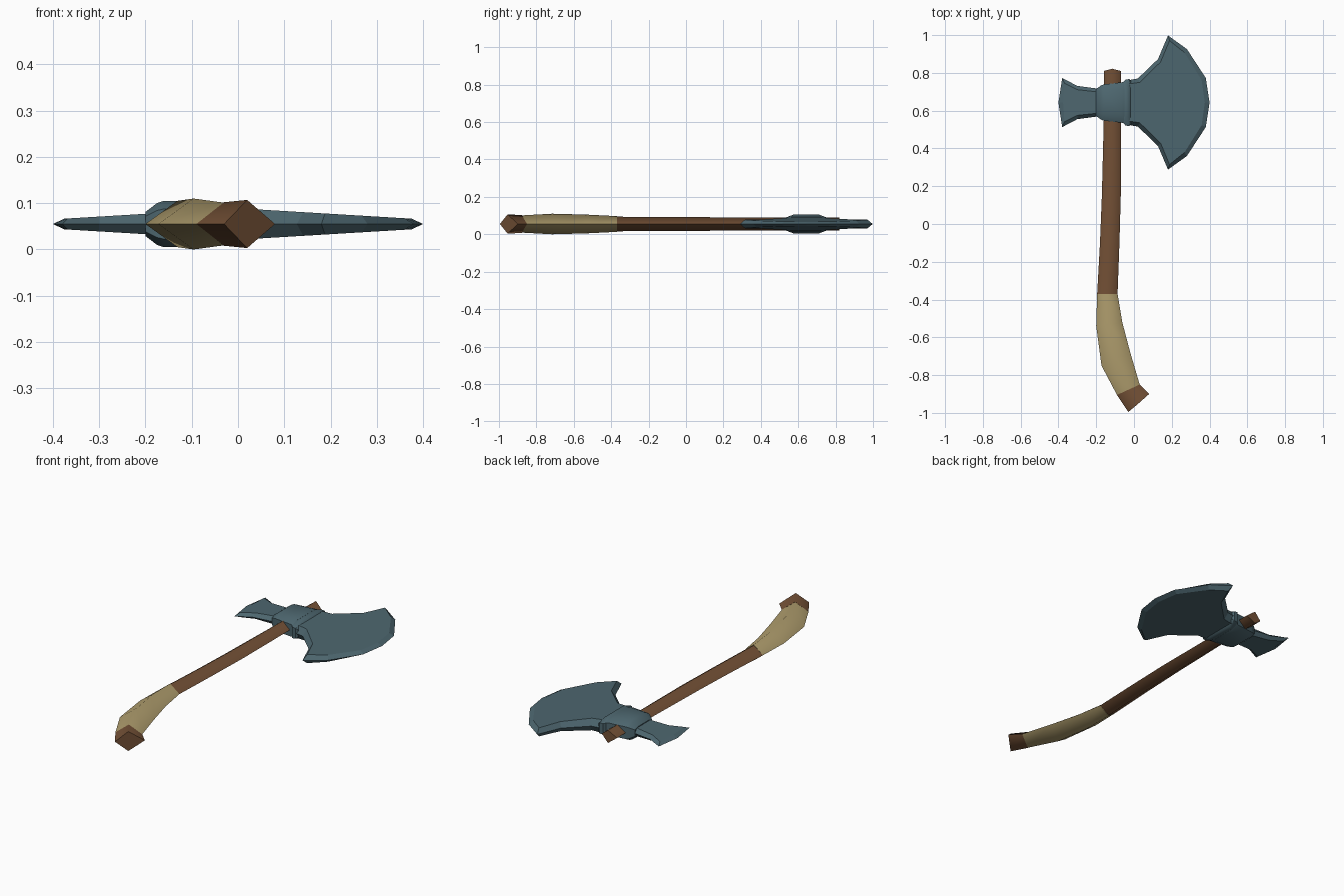
import bpy, bmesh, math

if "Cube" in bpy.data.objects:
    bpy.data.objects.remove(bpy.data.objects["Cube"], do_unlink=True)

MID_Z = 0.055    # height of the flat symmetry plane
HEAD_Y = 0.643   # centre line of the axe head


def material(name, rgb):
    mat = bpy.data.materials.new(name)
    mat.use_nodes = True
    mat.diffuse_color = (*rgb, 1)
    mat.node_tree.nodes["Principled BSDF"].inputs["Base Color"].default_value = (*rgb, 1)
    return mat


steel = material("blue grey steel", (0.075, 0.135, 0.16))
wood = material("brown wood", (0.17, 0.08, 0.036))
leather = material("tan wrap", (0.42, 0.33, 0.15))


def finish(bm, name, mat, angle):
    """Turn a bmesh into a shaded object."""
    bmesh.ops.recalc_face_normals(bm, faces=bm.faces)
    mesh = bpy.data.meshes.new(name)
    bm.to_mesh(mesh)
    bm.free()
    mesh.materials.append(mat)
    obj = bpy.data.objects.new(name, mesh)
    bpy.context.collection.objects.link(obj)
    bpy.ops.object.select_all(action="DESELECT")
    obj.select_set(True)
    bpy.context.view_layer.objects.active = obj
    bpy.ops.object.shade_smooth_by_angle(angle=math.radians(angle))
    return obj


def bridge(bm, a, b):
    for i in range(len(a)):
        j = (i + 1) % len(a)
        bm.faces.new((a[i], a[j], b[j], b[i]))


def loft(name, sections, mat, angle, cap_ends=(True, True)):
    """Skin a list of point rings, optionally closing both ends."""
    bm = bmesh.new()
    rings = [[bm.verts.new(p) for p in ring] for ring in sections]
    for a, b in zip(rings, rings[1:]):
        bridge(bm, a, b)
    for ring, cap in zip((rings[0], rings[-1]), cap_ends):
        if cap:
            for e in bm.faces.new(ring).edges:
                e.smooth = False
    return finish(bm, name, mat, angle)


def diamond(lx, ly, rx, ry, h, push=0):
    """Four sided ring from its left and right corners; push bulges the ridge."""
    cx, cy = (lx + rx) / 2, (ly + ry) / 2
    length = math.hypot(rx - lx, ry - ly)
    cx -= push * (ly - ry) / length
    cy += push * (lx - rx) / length * -1
    return [(lx, ly, MID_Z), (cx, cy, MID_Z + h), (rx, ry, MID_Z), (cx, cy, MID_Z - h)]


# Handle: shaft, wrapped grip and end knob share their joining rings
grip_top = (-0.195, -0.37, -0.087, -0.37)
grip_end = (-0.09, -0.905, 0.03, -0.85)
loft("shaft", [
    diamond(-0.16, 0.81, -0.07, 0.81, 0.034, 0.012),
    diamond(-0.16, 0.55, -0.07, 0.55, 0.035),
    diamond(-0.17, 0.15, -0.07, 0.15, 0.036),
    diamond(-0.18, -0.1, -0.077, -0.1, 0.037),
    diamond(*grip_top, 0.039)], wood, 100)
loft("grip", [
    diamond(*grip_top, 0.042),
    diamond(-0.2, -0.54, -0.062, -0.52, 0.05),
    diamond(-0.172, -0.75, -0.02, -0.68, 0.055),
    diamond(*grip_end, 0.046)], leather, 100)
loft("end_knob", [
    diamond(*grip_end, 0.047),
    diamond(-0.03, -0.995, 0.08, -0.9, 0.052, -0.008)], wood, 100)


# Collar that clamps the head around the shaft: chamfered box rings along x
def collar_ring(x, hy, hz):
    k = 0.65
    quarter = [(hy, -k * hz), (hy, k * hz), (k * hy, hz), (-k * hy, hz)]
    pts = quarter + [(-y, -z) for y, z in quarter]
    return [(x, HEAD_Y + y, MID_Z + z) for y, z in pts]


loft("collar", [collar_ring(*s) for s in (
    (-0.2, 0.072, 0.026), (-0.175, 0.09, 0.045), (-0.16, 0.096, 0.05),
    (-0.065, 0.107, 0.05), (-0.05, 0.11, 0.046))], steel, 40)
loft("collar_flange", [collar_ring(*s) for s in (
    (-0.055, 0.11, 0.045), (-0.045, 0.122, 0.046),
    (-0.025, 0.124, 0.042), (-0.015, 0.115, 0.03))], steel, 40)


def bevelled_plate(name, outline, inset, thickness):
    """Thin plate: sharp rim at mid height, bevelled to two raised faces.
    Points are (x, distance from centre line) and mirrored in y."""
    def mirrored(half):
        return half + [(x, -y) for x, y in reversed(half) if y > 0]

    bm = bmesh.new()
    rim = [bm.verts.new((x, HEAD_Y + y, MID_Z)) for x, y in mirrored(outline)]
    for side in (1, -1):
        ring = [bm.verts.new((x, HEAD_Y + y, MID_Z + side * thickness(x)))
                for x, y in mirrored(inset)]
        bridge(bm, rim, ring)
        bm.faces.new(ring)
    return finish(bm, name, steel, 5)


# Broad cutting blade
bevelled_plate(
    "blade",
    [(-0.05, 0.115), (0.02, 0.127), (0.127, 0.23), (0.18, 0.355),
     (0.28, 0.283), (0.38, 0.13), (0.4, 0)],
    [(-0.05, 0.095), (0.03, 0.107), (0.141, 0.215), (0.188, 0.328),
     (0.267, 0.265), (0.358, 0.12), (0.375, 0)],
    lambda x: 0.034 - 0.06 * x)

# Small flared blade at the back
bevelled_plate(
    "back_blade",
    [(-0.18, 0.072), (-0.3, 0.088), (-0.38, 0.13), (-0.4, 0)],
    [(-0.18, 0.055), (-0.3, 0.068), (-0.368, 0.102), (-0.375, 0)],
    lambda x: 0.034 + 0.06 * x)
